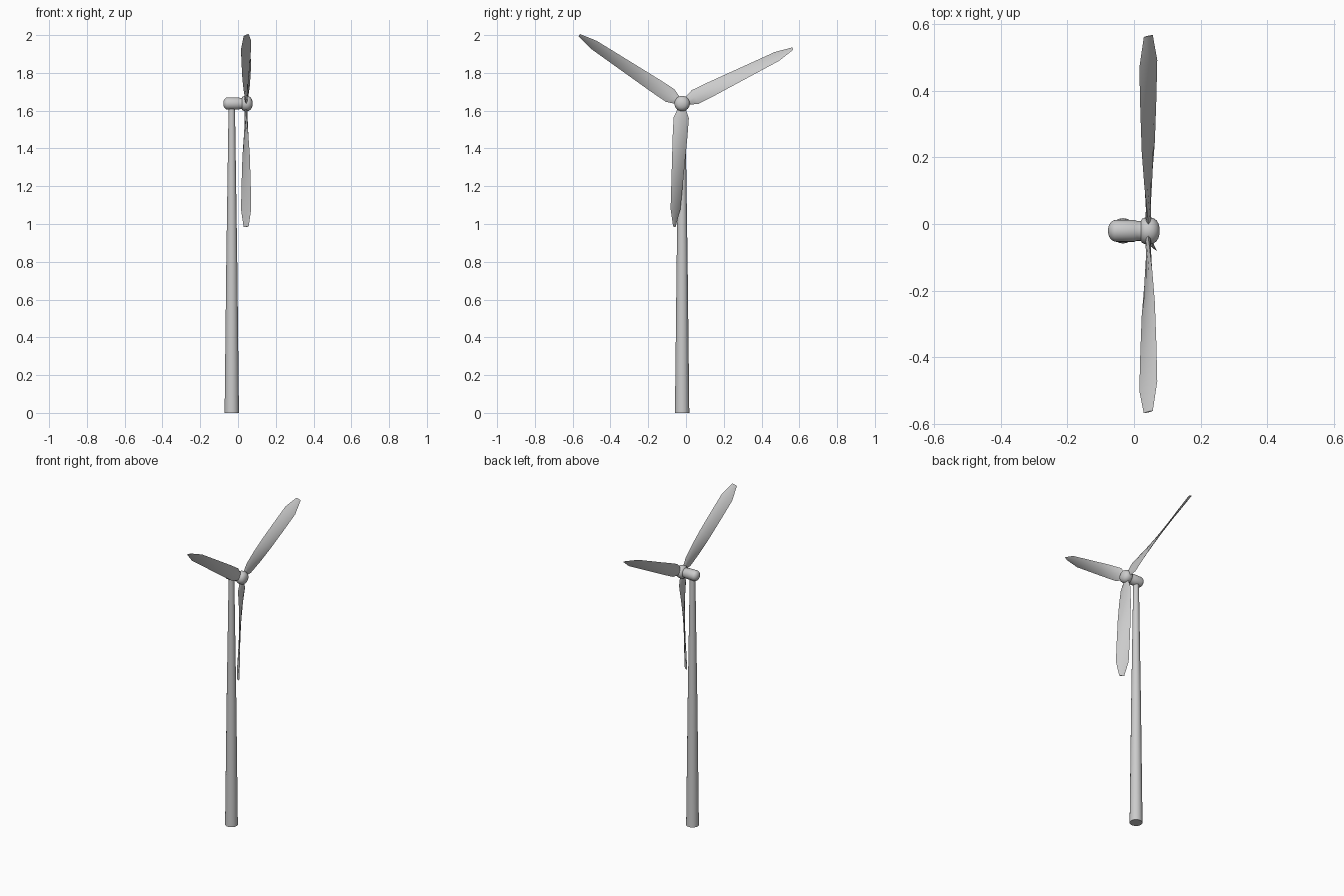
import bpy, bmesh, math
from mathutils import Vector, Matrix

if "Cube" in bpy.data.objects:
    bpy.data.objects.remove(bpy.data.objects["Cube"])

HUB = Vector((0.043, -0.0205, 1.638))
TOWER_X = -0.033


def finish(name, bm, angle=40):
    bmesh.ops.recalc_face_normals(bm, faces=bm.faces)
    mesh = bpy.data.meshes.new(name)
    bm.to_mesh(mesh)
    bm.free()
    ob = bpy.data.objects.new(name, mesh)
    bpy.context.collection.objects.link(ob)
    bpy.ops.object.select_all(action='DESELECT')
    ob.select_set(True)
    bpy.context.view_layer.objects.active = ob
    bpy.ops.object.shade_smooth_by_angle(angle=math.radians(angle))
    return ob


def loft(name, rings, angle=40):
    """Skin a list of equal point rings and cap both ends."""
    bm = bmesh.new()
    loops = [[bm.verts.new(p) for p in ring] for ring in rings]
    n = len(loops[0])
    for a, b in zip(loops, loops[1:]):
        for i in range(n):
            j = (i + 1) % n
            bm.faces.new((a[i], a[j], b[j], b[i]))
    bm.faces.new(loops[0])
    bm.faces.new(loops[-1])
    return finish(name, bm, angle)


def lathe(name, profile, origin, axis, n=24):
    """Turn (distance, radius) pairs around the x or z axis."""
    rings = []
    for d, r in profile:
        ring = []
        for i in range(n):
            a = 2 * math.pi * i / n
            u, v = r * math.cos(a), r * math.sin(a)
            ring.append(origin + Vector((d, u, v) if axis == 'x' else (u, v, d)))
        rings.append(ring)
    return loft(name, rings)


# Tapered tower
lathe("tower", [(0, 0.038), (0.8, 0.029), (1.615, 0.017)],
      Vector((TOWER_X, HUB.y, 0)), 'z')

# Nacelle with rounded rear and a narrow neck behind the hub
rear = [(-0.053 - 0.025 * math.cos(t), 0.003 + 0.03 * math.sin(t))
        for t in (math.radians(15 * k) for k in range(7))]
lathe("nacelle", rear + [(0.002, 0.033), (0.008, 0.03), (0.024, 0.03)],
      Vector((0, HUB.y, HUB.z)), 'x')

# Domed hub
lathe("hub", [(0.02, 0.029), (0.024, 0.036), (0.033, 0.040), (0.046, 0.041),
              (0.058, 0.0385), (0.068, 0.031), (0.074, 0.021), (0.0772, 0.007)],
      Vector((0, HUB.y, HUB.z)), 'x')

# Twisted blades: radius, chord, thickness, twist
STATIONS = [(0.02, 0.035, 0.016, 0), (0.04, 0.052, 0.016, 0),
            (0.077, 0.081, 0.015, 4), (0.17, 0.082, 0.013, 17),
            (0.28, 0.081, 0.011, 29), (0.42, 0.078, 0.009, 38),
            (0.56, 0.075, 0.007, 46), (0.654, 0.030, 0.004, 64)]
SECTION = [(-0.5, 0), (-0.3, 0.4), (0, 0.5), (0.3, 0.35),
           (0.5, 0), (0.3, -0.35), (0, -0.5), (-0.3, -0.4)]
for k in range(3):
    th = math.radians(26.4 + 120 * k)
    radial = Vector((0, math.cos(th), math.sin(th)))
    tangent = Vector((0, -math.sin(th), math.cos(th)))
    rings = []
    for r, chord, thick, twist in STATIONS:
        t = math.radians(twist)
        c = tangent * math.cos(t) - Vector((math.sin(t), 0, 0))
        nrm = tangent * math.sin(t) + Vector((math.cos(t), 0, 0))
        rings.append([HUB + radial * r + c * (u * chord) + nrm * (v * thick)
                      for u, v in SECTION])
    loft(f"blade_{k + 1}", rings)
